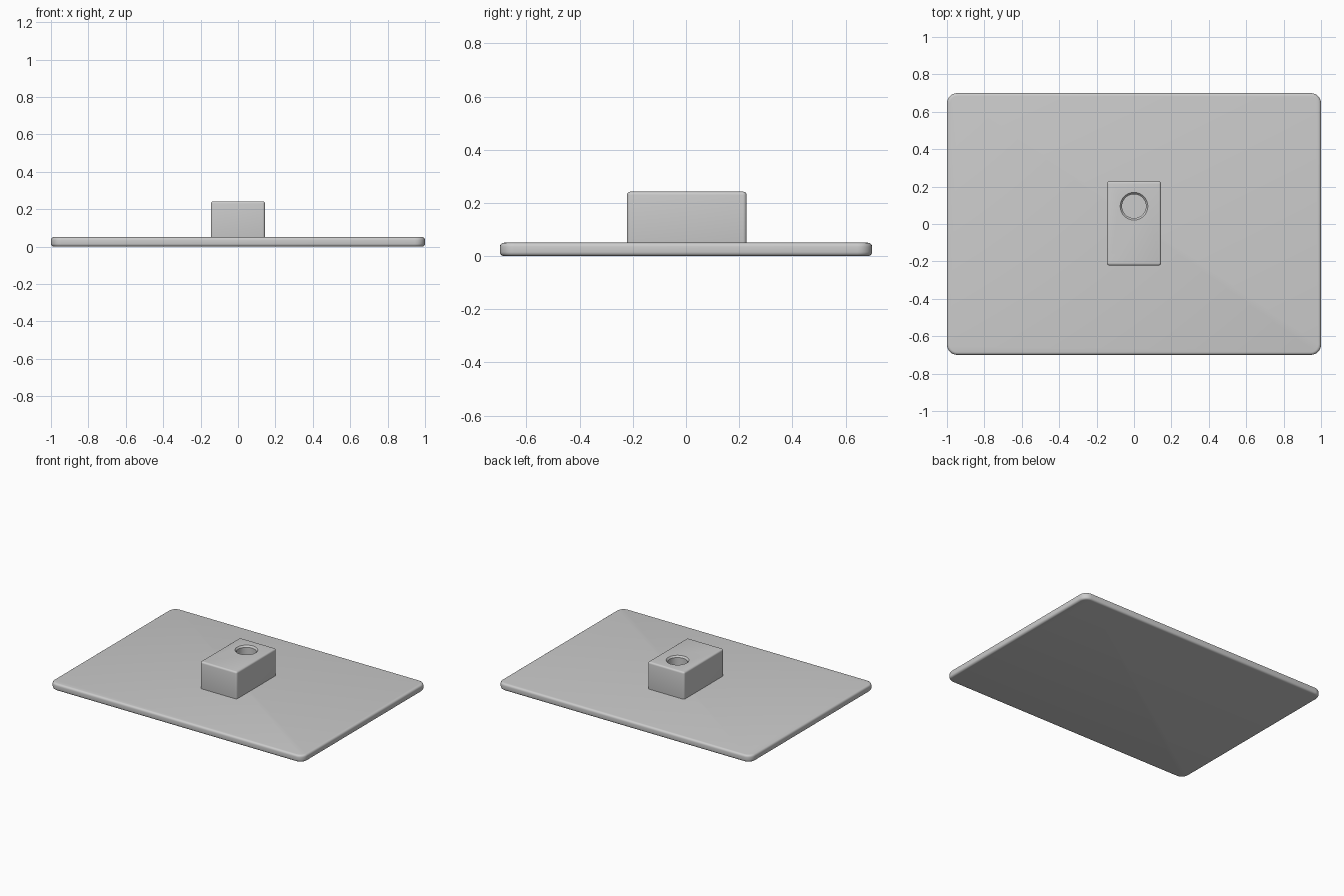
import bpy, bmesh, math

cube = bpy.data.objects.get("Cube")
if cube:
    bpy.data.objects.remove(cube, do_unlink=True)

grey = bpy.data.materials.new("light grey")
grey.use_nodes = True
colour = (0.6, 0.6, 0.6, 1)
grey.diffuse_color = colour
grey.node_tree.nodes["Principled BSDF"].inputs["Base Color"].default_value = colour


def rounded_box(name, size, centre, corner, edge):
    """Box with rounded upright corners and softened top and bottom rims."""
    bm = bmesh.new()
    bmesh.ops.create_cube(bm, size=1)
    bmesh.ops.scale(bm, vec=size, verts=bm.verts)
    upright = [e for e in bm.edges
               if abs(e.verts[0].co.z - e.verts[1].co.z) > 1e-4]
    bmesh.ops.bevel(bm, geom=upright, offset=corner, segments=6,
                    profile=0.5, affect='EDGES')
    rims = [e for e in bm.edges
            if abs(e.verts[0].co.z - e.verts[1].co.z) < 1e-4]
    bmesh.ops.bevel(bm, geom=rims, offset=edge, segments=4,
                    profile=0.5, affect='EDGES')
    bmesh.ops.translate(bm, vec=centre, verts=bm.verts)
    return finish(name, bm)


def finish(name, bm):
    mesh = bpy.data.meshes.new(name)
    bm.to_mesh(mesh)
    bm.free()
    mesh.materials.append(grey)
    obj = bpy.data.objects.new(name, mesh)
    bpy.context.collection.objects.link(obj)
    return obj


# Flat base plate and the block standing on it
plate = rounded_box("base_plate", (2, 1.4, 0.05), (0, 0, 0.025), 0.055, 0.015)
block = rounded_box("block", (0.29, 0.45, 0.215), (0, 0.003, 0.1345), 0.014, 0.012)

# Round socket cutter with a flared mouth
top, floor = 0.242, 0.14
profile = [(0.064, floor), (0.064, top - 0.012), (0.074, top), (0.074, top + 0.03)]
bm = bmesh.new()
rings = []
for radius, z in profile:
    rings.append([bm.verts.new((radius * math.cos(a), 0.095 + radius * math.sin(a), z))
                  for a in (math.tau * i / 48 for i in range(48))])
for low, high in zip(rings, rings[1:]):
    for i in range(48):
        j = (i + 1) % 48
        bm.faces.new((low[i], low[j], high[j], high[i]))
bm.faces.new(rings[0][::-1])
bm.faces.new(rings[-1])
cutter = finish("socket_cutter", bm)
cutter.hide_render = True
cutter.hide_viewport = True

cut = block.modifiers.new("socket", 'BOOLEAN')
cut.operation = 'DIFFERENCE'
cut.solver = 'EXACT'
cut.object = cutter

# Apply the cut, then smooth both parts
bpy.context.view_layer.update()
graph = bpy.context.evaluated_depsgraph_get()
cut_mesh = bpy.data.meshes.new_from_object(block.evaluated_get(graph))
block.modifiers.clear()
block.data = cut_mesh
bpy.data.objects.remove(cutter, do_unlink=True)

bpy.ops.object.select_all(action='DESELECT')
for obj in (plate, block):
    obj.select_set(True)
bpy.context.view_layer.objects.active = plate
bpy.ops.object.shade_smooth_by_angle(angle=math.radians(35))
